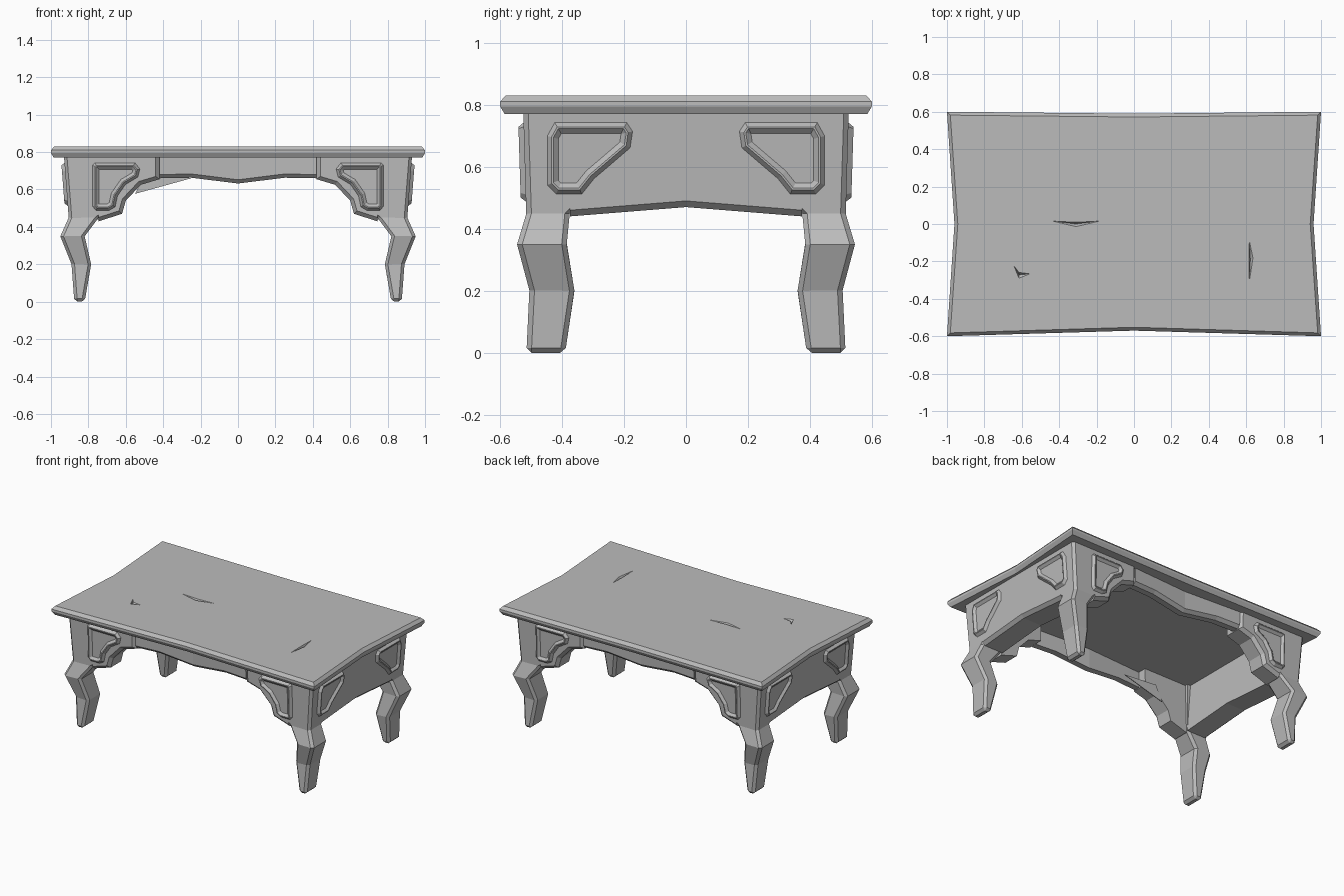
import bpy
import bmesh
from mathutils import Vector

default = bpy.data.objects.get("Cube")
if default:
    bpy.data.objects.remove(default, do_unlink=True)

# One grey for the whole table
grey = bpy.data.materials.new("plain_grey")
grey.use_nodes = True
grey.diffuse_color = (0.5, 0.5, 0.5, 1)
bsdf = grey.node_tree.nodes["Principled BSDF"]
bsdf.inputs["Base Color"].default_value = (0.5, 0.5, 0.5, 1)
bsdf.inputs["Roughness"].default_value = 0.8

TOP = 0.77      # underside of the table top
CHAMFER = 0.02


def front(u, z, d):
    """Point on the sloping front plane, pushed out by d."""
    return Vector((u, -(0.515 + 0.031 * (z - 0.45) + d), z))


def bowed_front(u, z, d):
    return front(u, z, d - 0.025 * (1 - u / 0.42))


def side(u, z, d):
    """Point on the sloping side plane, pushed out by d."""
    return Vector((0.905 + 0.078 * (z - 0.45) + d, -u, z))


def finish(bm, name, mirror=True):
    mesh = bpy.data.meshes.new(name)
    bm.to_mesh(mesh)
    bm.free()
    mesh.materials.append(grey)
    obj = bpy.data.objects.new(name, mesh)
    bpy.context.collection.objects.link(obj)
    if mirror:
        mod = obj.modifiers.new("four_corners", 'MIRROR')
        mod.use_axis = (True, True, False)
        mod.use_mirror_merge = False
    return obj


def loft(bm, rings):
    """Closed solid through rings of equal point count."""
    loops = [[bm.verts.new(p) for p in ring] for ring in rings]
    n = len(loops[0])
    for a, b in zip(loops, loops[1:]):
        for i in range(n):
            j = (i + 1) % n
            bm.faces.new((a[i], a[j], b[j], b[i]))
    bm.faces.new(loops[0])
    bm.faces.new(loops[-1])
    bmesh.ops.recalc_face_normals(bm, faces=bm.faces[:])
    return loops


def chamfer(bm, edges, width=CHAMFER):
    bmesh.ops.bevel(bm, geom=edges, offset=width, offset_type='OFFSET',
                    segments=1, profile=0.5, affect='EDGES', clamp_overlap=True)
    bmesh.ops.recalc_face_normals(bm, faces=bm.faces[:])


def apron(name, pts, place, outer, inner, plain):
    """Extruded profile; its visible outer rim is chamfered except at u in plain."""
    bm = bmesh.new()
    face, _ = loft(bm, [[place(u, z, d) for u, z in pts] for d in (outer, inner)])
    edges = []
    for i, (u, z) in enumerate(pts):
        j = (i + 1) % len(pts)
        u2, z2 = pts[j]
        if z == z2 == TOP or (u == u2 and u in plain):
            continue
        edges.append(bm.edges.get((face[i], face[j])))
    chamfer(bm, edges)
    return finish(bm, name)


def panel(name, pts, place):
    """Raised moulding ring around a sunken field."""
    bm = bmesh.new()
    face = bm.faces.new([bm.verts.new(place(u, z, -0.003)) for u, z in pts])
    face.normal_update()
    out = place(0, TOP, 1) - place(0, TOP, 0)
    if face.normal.dot(out) < 0:
        face.normal_flip()
    for width, rise in ((0.016, 0.02), (0.006, 0), (0.016, -0.014)):
        bmesh.ops.inset_region(bm, faces=[face], thickness=width,
                               use_boundary=True, use_even_offset=True)
        for v in face.verts:
            v.co += out * rise
    return finish(bm, name)


# Corner legs: z, inner x, outer x, inner y, outer y
leg_rings = [
    (0.00, 0.82, 0.875, 0.39, 0.515),
    (0.20, 0.785, 0.89, 0.36, 0.505),
    (0.35, 0.82, 0.95, 0.385, 0.545),
    (0.45, 0.745, 0.905, 0.375, 0.515),
    (TOP, 0.745, 0.93, 0.375, 0.525),
]
bm = bmesh.new()
loops = loft(bm, [[(xi, -yi, z), (xo, -yi, z), (xo, -yo, z), (xi, -yo, z)]
                  for z, xi, xo, yi, yo in leg_rings])
edges = [bm.edges.get((loops[0][i], loops[0][i - 1])) for i in range(4)]
for k in range(4):
    # the post above the knee only shows its outer corner
    for i in (range(4) if k < 3 else [2]):
        edges.append(bm.edges.get((loops[k][i], loops[k + 1][i])))
chamfer(bm, edges, 0.016)
finish(bm, "legs")

# Stepped brackets between the legs and the long aprons
apron("brackets", [(0.745, 0.43), (0.62, 0.47), (0.60, 0.54), (0.52, 0.625),
                   (0.42, 0.655), (0.42, TOP), (0.745, TOP)],
      front, 0, -0.13, (0.745,))

# Long aprons, bowed inward
apron("long_aprons", [(0, 0.632), (0.25, 0.663), (0.42, 0.66), (0.42, TOP), (0, TOP)],
      bowed_front, -0.008, -0.07, (0, 0.42))

# Short end aprons
apron("end_aprons", [(0, 0.47), (0.375, 0.44), (0.375, TOP), (0, TOP)],
      side, 0, -0.16, (0, 0.375))

# Raised panels on the long sides and on the ends
panel("long_side_panels", [(0.765, 0.745), (0.55, 0.745), (0.522, 0.71), (0.533, 0.665),
                           (0.60, 0.625), (0.642, 0.565), (0.655, 0.505), (0.69, 0.485),
                           (0.76, 0.485), (0.78, 0.51), (0.78, 0.73)], front)
panel("end_panels", [(0.425, 0.745), (0.19, 0.745), (0.17, 0.715), (0.178, 0.66),
                     (0.295, 0.56), (0.335, 0.51), (0.42, 0.51), (0.45, 0.54),
                     (0.45, 0.70)], side)

# Loose sliver behind one bracket
bm = bmesh.new()
loft(bm, [[(-0.55, y, 0.577), (-0.25, y, 0.66), (-0.50, y, 0.68)] for y in (-0.39, -0.385)])
finish(bm, "bracket_sliver", mirror=False)

# Table top with waisted edges and a chamfered rim
bm = bmesh.new()
outline = [(-1, -0.6), (0, -0.57), (1, -0.6), (0.96, 0),
           (1, 0.6), (0, 0.59), (-1, 0.6), (-0.96, 0)]


def rim(z, inset):
    return [(x - inset * ((x > 0) - (x < 0)), y - inset * ((y > 0) - (y < 0)), z)
            for x, y in outline]


loft(bm, [rim(TOP, 0.015), rim(0.795, 0), rim(0.81, 0), rim(0.83, 0.018)])
table_top = finish(bm, "table_top", mirror=False)

# Shallow gouges cut into the top: outline, then deepest point
gouges = [
    ([(-0.47, 0.02), (-0.31, -0.018), (-0.15, 0.02), (-0.31, 0.012)], (-0.31, 0.0)),
    ([(0.615, -0.34), (0.64, -0.18), (0.615, -0.06), (0.612, -0.2)], (0.622, -0.19)),
    ([(-0.65, -0.21), (-0.615, -0.255), (-0.54, -0.265), (-0.615, -0.295)], (-0.615, -0.272)),
]
bm = bmesh.new()
for pts, low in gouges:
    ring = [bm.verts.new((x, y, 0.835)) for x, y in pts]
    tip = bm.verts.new((*low, 0.812))
    bm.faces.new(ring)
    for i in range(4):
        bm.faces.new((ring[i - 1], ring[i], tip))
bmesh.ops.recalc_face_normals(bm, faces=bm.faces[:])
cutter = finish(bm, "gouge_cutter", mirror=False)
cutter.hide_render = True
cutter.hide_viewport = True
cut = table_top.modifiers.new("gouges", 'BOOLEAN')
cut.operation = 'DIFFERENCE'
cut.solver = 'EXACT'
cut.object = cutter
